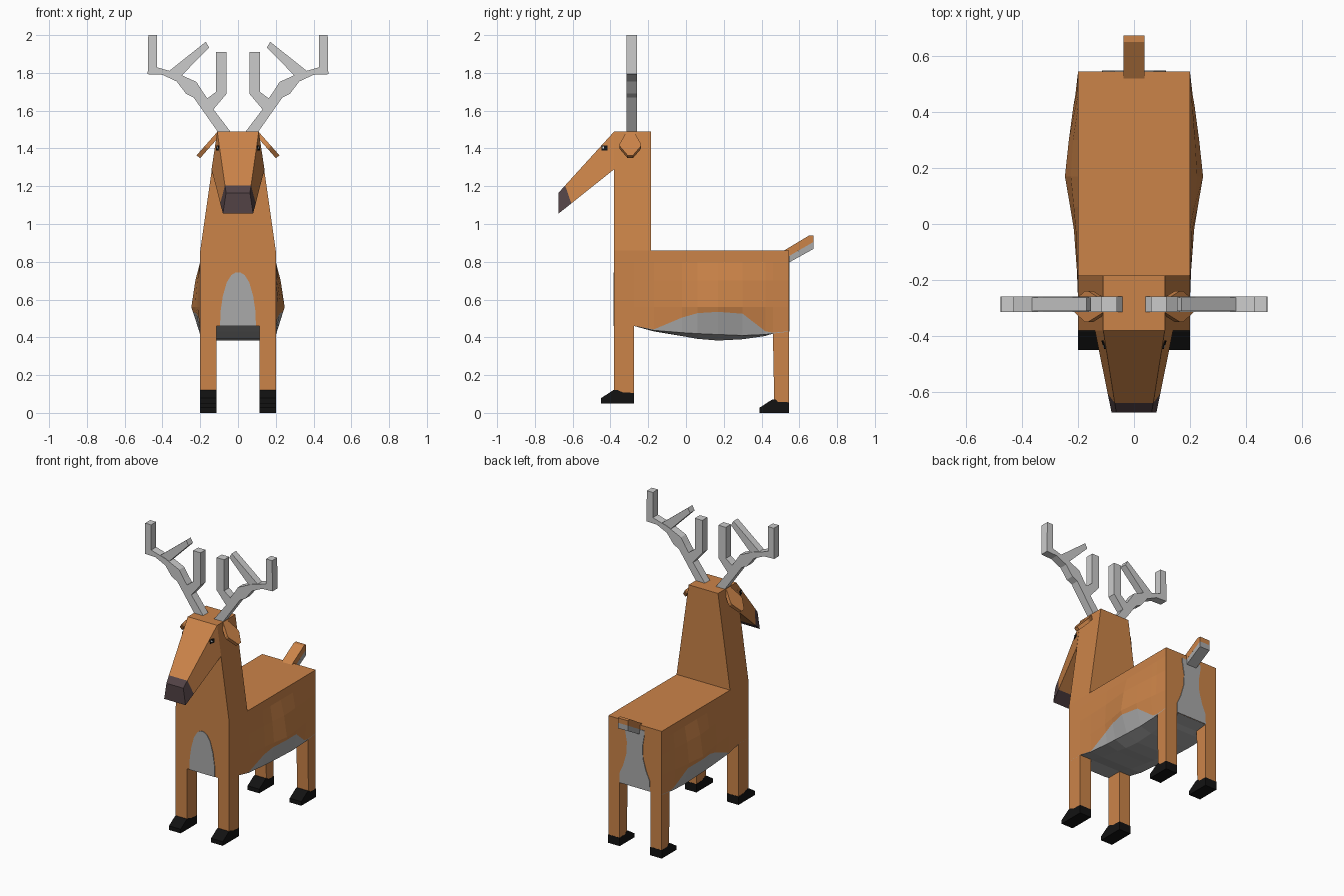
import bpy, bmesh
from mathutils import Vector

if "Cube" in bpy.data.objects:
    bpy.data.objects.remove(bpy.data.objects["Cube"])


def material(name, r, g, b):
    m = bpy.data.materials.new(name)
    m.diffuse_color = (r, g, b, 1)
    m.use_nodes = True
    m.node_tree.nodes["Principled BSDF"].inputs["Base Color"].default_value = m.diffuse_color
    return m


FUR = material("brown fur", 0.60, 0.23, 0.066)
PALE = material("pale grey fur", 0.40, 0.40, 0.40)
ANTLER = material("light grey antler", 0.60, 0.60, 0.60)
NOSE = material("dark muzzle", 0.085, 0.055, 0.06)
BLACK = material("black hoof", 0.006, 0.006, 0.006)
WHITE = material("white eye glint", 0.8, 0.8, 0.8)


def loft(name, rings, mats, rule=None):
    """Skin matching rings of points; rule(segment, side) picks the material."""
    bm = bmesh.new()
    vs = [[bm.verts.new(p) for p in ring] for ring in rings]
    n = len(vs[0])
    for i in range(len(vs) - 1):
        for j in range(n):
            k = (j + 1) % n
            f = bm.faces.new((vs[i][j], vs[i][k], vs[i + 1][k], vs[i + 1][j]))
            f.material_index = rule(i, j) if rule else 0
    bm.faces.new(vs[0])
    f = bm.faces.new(vs[-1])
    f.material_index = rule(len(vs) - 2, 0) if rule and name == "head" else 0
    bmesh.ops.recalc_face_normals(bm, faces=bm.faces)
    me = bpy.data.meshes.new(name)
    bm.to_mesh(me)
    bm.free()
    for m in mats:
        me.materials.append(m)
    ob = bpy.data.objects.new(name, me)
    bpy.context.collection.objects.link(ob)
    return ob


def prism_x(name, yz, x0, x1, mat):
    return loft(name, [[(x, y, z) for y, z in yz] for x in (x0, x1)], [mat])


def prism_y(name, xz, y0, y1, mat):
    return loft(name, [[(x, y, z) for x, z in xz] for y in (y0, y1)], [mat])


# Body: bulging sides, pale belly below the patch edge
# y, half width, lower side edge z, belly centre z, patch edge z
stations = [(-0.38, .20, .46, .46, .461), (-0.275, .20, .46, .46, .461),
            (-0.17, .204, .437, .43, .442), (-0.02, .215, .425, .402, .505),
            (0.06, .228, .42, .385, .528), (0.17, .247, .415, .375, .535),
            (0.30, .233, .41, .385, .525), (0.42, .217, .415, .405, .432),
            (0.46, .210, .42, .42, .425), (0.545, .20, .43, .43, .432)]
rings = []
for y, w, zb, zc, g in stations:
    xg = 0.2 + (w - 0.2) * (g - zb) / (0.56 - zb)
    half = [(0.2, .86), (0.2, .80), (0.2 + (w - .2) * .55, .70), (w, .56),
            (xg, g), (0.2, zb), (0.115, zc + (zb - zc) * .2)]
    ring = half + [(-x, z) for x, z in reversed(half)]
    rings.append([(x, y, z) for x, z in ring])
loft("body", rings, [FUR, PALE], lambda i, j: 1 if 4 <= j <= 8 else 0)

# Neck
loft("neck", [[(-w, -.38, z), (w, -.38, z), (w, -.185, z), (-w, -.185, z)]
              for w, z in ((.2, .86), (.11, 1.49))], [FUR])

# Head with dark muzzle end: top y, z, x and bottom y, z, x
head = [(-.38, 1.49, .11, -.38, 1.29, .14),
        (-.64, 1.204, .069, -.607, 1.109, .094),
        (-.675, 1.165, .063, -.675, 1.055, .08)]
loft("head", [[(-tx, ty, tz), (tx, ty, tz), (bx, by, bz), (-bx, by, bz)]
              for ty, tz, tx, by, bz, bx in head], [FUR, NOSE], lambda i, j: i)

# Pale chest and rump patches
arch = [(.095, .461), (.092, .54), (.08, .62), (.06, .69), (.035, .73), (.012, .744)]
prism_y("chest_patch", arch + [(-x, z) for x, z in reversed(arch)], -.384, -.379, PALE)
rump = [(.114, .431), (.112, .50), (.085, .56), (.062, .64), (.058, .72), (.072, .80), (.072, .83)]
prism_y("rump_patch", rump + [(-x, z) for x, z in reversed(rump)], .544, .549, PALE)

# Tail: brown above, pale below
prism_x("tail_top", [(.52, .86), (.65, .938), (.675, .938), (.675, .905), (.545, .83), (.52, .83)],
        -.038, .038, FUR)
prism_x("tail_underside", [(.54, .827), (.675, .905), (.675, .868), (.54, .793)], -.038, .038, PALE)


def eye_plate(name, s, y0, y1, z0, z1, lift, mat):
    """Thin plate following the sloping side of the head."""
    def side_x(y, z):
        t = (-.38 - y) / .295
        zt, zb = 1.49 - .325 * t, 1.29 - .235 * t
        f = (z - zb) / (zt - zb)
        return (.14 - .06 * t) * (1 - f) + (.11 - .047 * t) * f
    quad = [(y0, z0), (y1, z0), (y1, z1), (y0, z1)]
    loft(name, [[(s * (side_x(y, z) + d), y, z) for y, z in quad] for d in (-.002, lift)], [mat])


antler = [(.037, 1.485), (.13, 1.607), (.06, 1.69), (.06, 1.91), (.116, 1.91), (.116, 1.70),
          (.162, 1.665), (.187, 1.70), (.215, 1.75), (.325, 1.80), (.153, 1.933), (.17, 1.965),
          (.362, 1.81), (.43, 1.83), (.43, 2.0), (.475, 2.0), (.478, 1.793), (.40, 1.79),
          (.325, 1.755), (.275, 1.69), (.235, 1.67), (.105, 1.485)]
# The thin tine crosses back over the beam, so it is a separate prism
beam = antler[:10] + antler[12:]
tine = [(.30, 1.785), (.153, 1.933), (.17, 1.965), (.365, 1.81)]
beam[8:9] = [(.22, 1.752)]

for s, side in ((1, "left"), (-1, "right")):
    # Legs and hooves
    prism_x("front_leg_" + side, [(-.38, .461), (-.38, .10), (-.275, .09), (-.275, .461)],
            s * .115, s * .2, FUR)
    prism_x("rear_leg_" + side, [(.46, .43), (.467, .06), (.545, .05), (.545, .431)],
            s * .115, s * .2, FUR)
    for part, y0, y1, z in (("front", -.45, -.274, .05), ("rear", .39, .546, 0)):
        prism_x(part + "_hoof_" + side,
                [(y0, z), (y0, z + .028), (y0 + .065, z + .07), (y0 + .085, z + .072),
                 (y1 - .06, z + .058), (y1, z + .056), (y1, z)], s * .114, s * .201, BLACK)

    # Antlers
    prism_y("antler_" + side, [(s * x, z) for x, z in beam], -.314, -.26, ANTLER)
    prism_y("antler_tine_" + side, [(s * x, z) for x, z in tine], -.311, -.263, ANTLER)

    # Ears: drooping diamond plates
    n = Vector((.77, 0, .64)) * .012
    ear = []
    for t, w in ((0, .022), (.5, .056), (.6, .056), (1, .014)):
        c = Vector((.102 + .108 * t, -.295, 1.478 - .122 * t))
        pts = [c + n + Vector((0, -w, 0)), c + n + Vector((0, w, 0)),
               c - n + Vector((0, w, 0)), c - n + Vector((0, -w, 0))]
        ear.append([(s * p.x, p.y, p.z) for p in pts])
    loft("ear_" + side, ear, [FUR])

    # Eyes
    eye_plate("eye_" + side, s, -.447, -.416, 1.39, 1.416, .004, BLACK)
    eye_plate("eye_glint_" + side, s, -.443, -.434, 1.40, 1.409, .006, WHITE)
